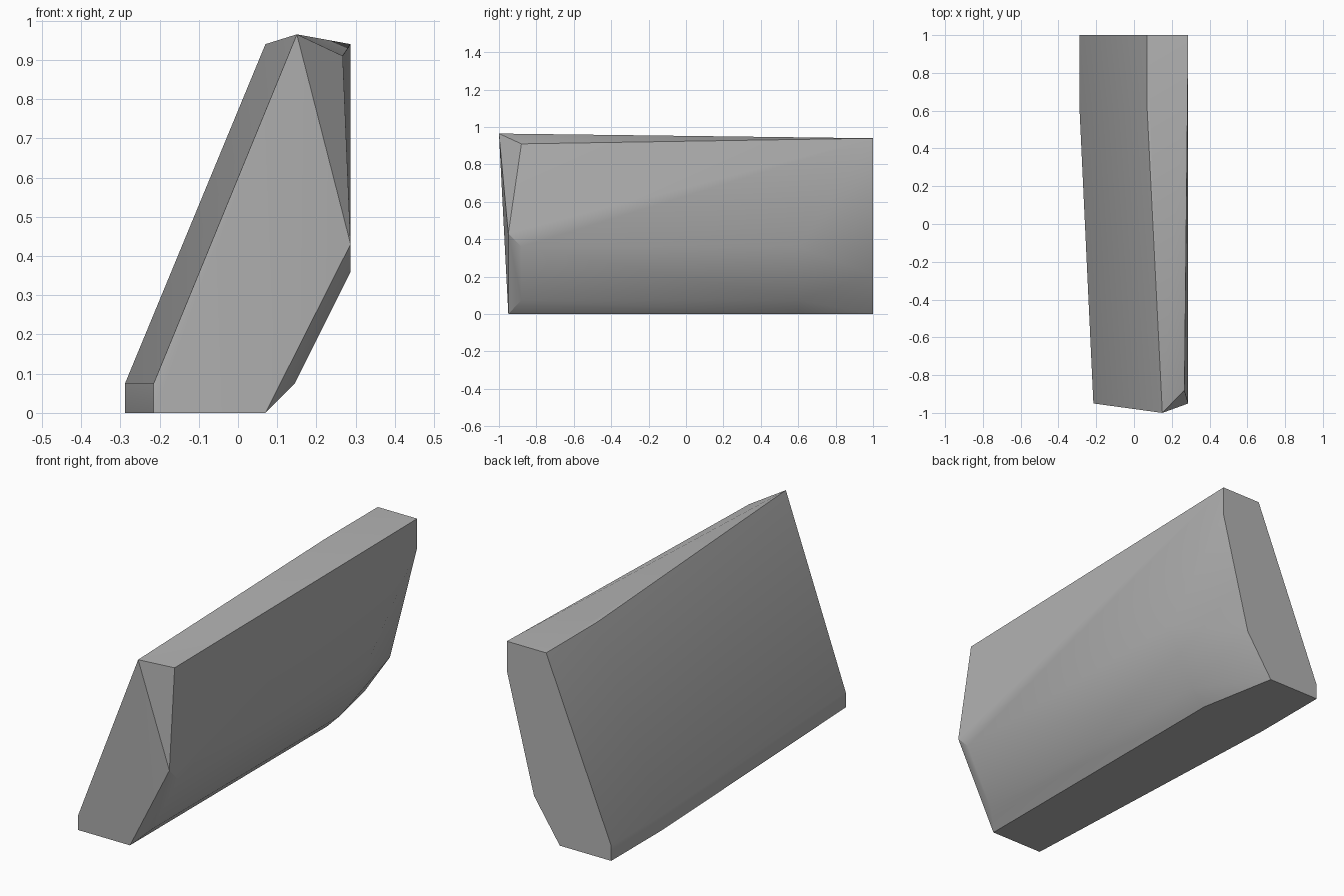
import bpy
import bmesh
import math

if "Cube" in bpy.data.objects:
    bpy.data.objects.remove(bpy.data.objects["Cube"], do_unlink=True)

# Single stone-grey material
GREY = (0.45, 0.45, 0.45, 1.0)
mat = bpy.data.materials.new("stone grey")
mat.diffuse_color = GREY
mat.use_nodes = True
mat.node_tree.nodes["Principled BSDF"].inputs["Base Color"].default_value = GREY

# Cross-sections along the slab, each a list of (x, z) at one depth
sections = [
    # blunt front face and its peak
    (-1.0, [(0.15, 0.965)]),
    (-0.95, [(-0.215, 0), (-0.215, 0.075), (0.07, 0), (0.287, 0.43)]),
    # chamfer behind the front face
    (-0.88, [(0.267, 0.91), (0.145, 0.075), (0.287, 0.36)]),
    # full section near the back
    (0.6, [(-0.288, 0), (-0.288, 0.075), (0.07, 0.94),
           (0.287, 0.36), (0.145, 0.075), (0.07, 0)]),
    # back face with its lower corner cut away
    (1.0, [(-0.288, 0), (-0.288, 0.075), (0.07, 0.94), (0.287, 0.94),
           (0.287, 0.794), (0.137, 0.21), (-0.005, 0)]),
]

# Skin the sections into one convex slab and merge coplanar triangles
bm = bmesh.new()
for y, points in sections:
    for x, z in points:
        bm.verts.new((x, y, z))
bmesh.ops.convex_hull(bm, input=bm.verts[:])
bmesh.ops.dissolve_limit(bm, angle_limit=math.radians(0.5),
                         verts=bm.verts[:], edges=bm.edges[:])
bmesh.ops.recalc_face_normals(bm, faces=bm.faces[:])

mesh = bpy.data.meshes.new("stone_slab")
bm.to_mesh(mesh)
bm.free()
mesh.materials.append(mat)
slab = bpy.data.objects.new("stone_slab", mesh)
bpy.context.collection.objects.link(slab)

# Soft shading across shallow bends, crisp main edges
bpy.ops.object.select_all(action="DESELECT")
slab.select_set(True)
bpy.context.view_layer.objects.active = slab
bpy.ops.object.shade_smooth_by_angle(angle=math.radians(30))
